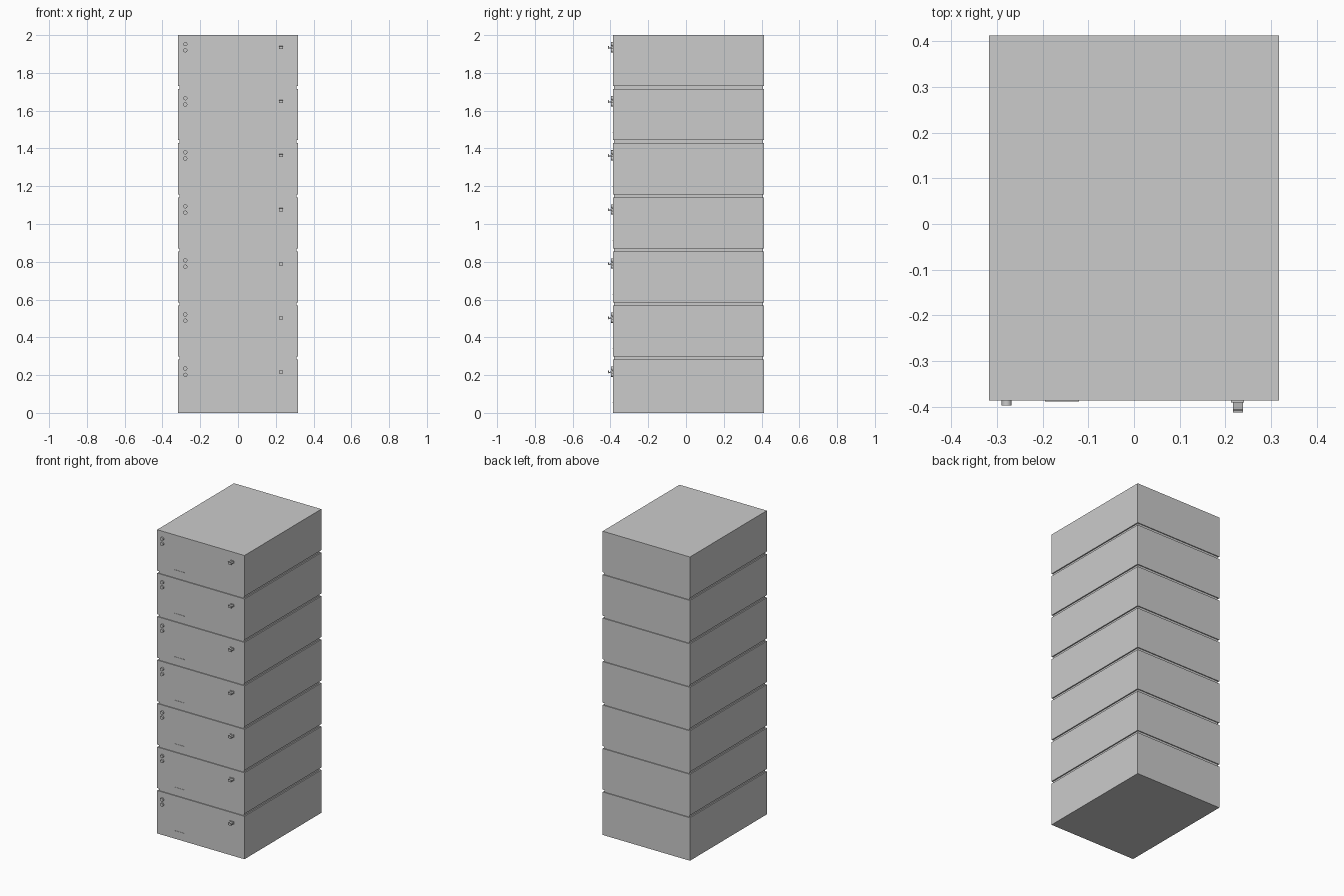
import bpy, bmesh, math
from mathutils import Matrix

if "Cube" in bpy.data.objects:
    bpy.data.objects.remove(bpy.data.objects["Cube"])

W, Y0, Y1 = 0.318, -0.387, 0.413     # half width, front and back of the cabinets
PITCH, GAP, N = 0.2862, 0.016, 7


def finish(name, bm):
    bmesh.ops.recalc_face_normals(bm, faces=bm.faces)
    me = bpy.data.meshes.new(name)
    bm.to_mesh(me)
    bm.free()
    ob = bpy.data.objects.new(name, me)
    bpy.context.collection.objects.link(ob)
    return ob


def box(name, x0, x1, y0, y1, z0, z1):
    bm = bmesh.new()
    bmesh.ops.create_cube(bm, size=1)
    for v in bm.verts:
        v.co = (x1 if v.co.x > 0 else x0, y1 if v.co.y > 0 else y0, z1 if v.co.z > 0 else z0)
    return finish(name, bm)


def knob(name, x, z):
    bm = bmesh.new()
    m = Matrix.Translation((x, Y0 - 0.004, z)) @ Matrix.Rotation(math.pi / 2, 4, 'X')
    bmesh.ops.create_cone(bm, cap_ends=True, segments=24, radius1=0.011, radius2=0.011,
                          depth=0.013, matrix=m)
    ob = finish(name, bm)
    for p in ob.data.polygons:
        p.use_smooth = len(p.vertices) == 4
    return ob


def latch(name, x0, x1, z):
    # side profile: stem from the door, ending in a small lip
    prof = [(0.002, -0.005), (-0.022, -0.007), (-0.026, -0.009), (-0.026, 0.006),
            (-0.022, 0.007), (-0.020, -0.001), (0.002, 0.004)]
    bm = bmesh.new()
    f = bm.faces.new([bm.verts.new((x0, Y0 + y, z + h)) for y, h in prof])
    r = bmesh.ops.extrude_face_region(bm, geom=[f])
    for v in r['geom']:
        if isinstance(v, bmesh.types.BMVert):
            v.co.x = x1
    return finish(name, bm)


for i in range(N):
    top = 2 - (N - 1 - i) * PITCH
    bottom = top - PITCH + GAP if i else 0
    n = i + 1
    # Drawer cabinet
    box(f"cabinet_{n}", -W, W, Y0, Y1, bottom, top)
    # Recessed spacer under every cabinet but the lowest
    if i:
        box(f"spacer_{n}", -W + 0.008, W - 0.008, Y0 + 0.006, Y1 - 0.006, bottom - GAP, bottom)
    # Two round buttons
    knob(f"upper_button_{n}", -0.279, top - 0.048)
    knob(f"lower_button_{n}", -0.279, top - 0.081)
    # Latch and its mounting plate
    box(f"latch_plate_{n}", 0.213, 0.241, Y0 - 0.004, Y0 + 0.002, top - 0.074, top - 0.056)
    latch(f"latch_{n}", 0.217, 0.239, top - 0.065)
    # Thin trim strip low on the front
    box(f"trim_strip_{n}", -0.195, -0.12, Y0 - 0.002, Y0 + 0.001, top - 0.231, top - 0.229)
